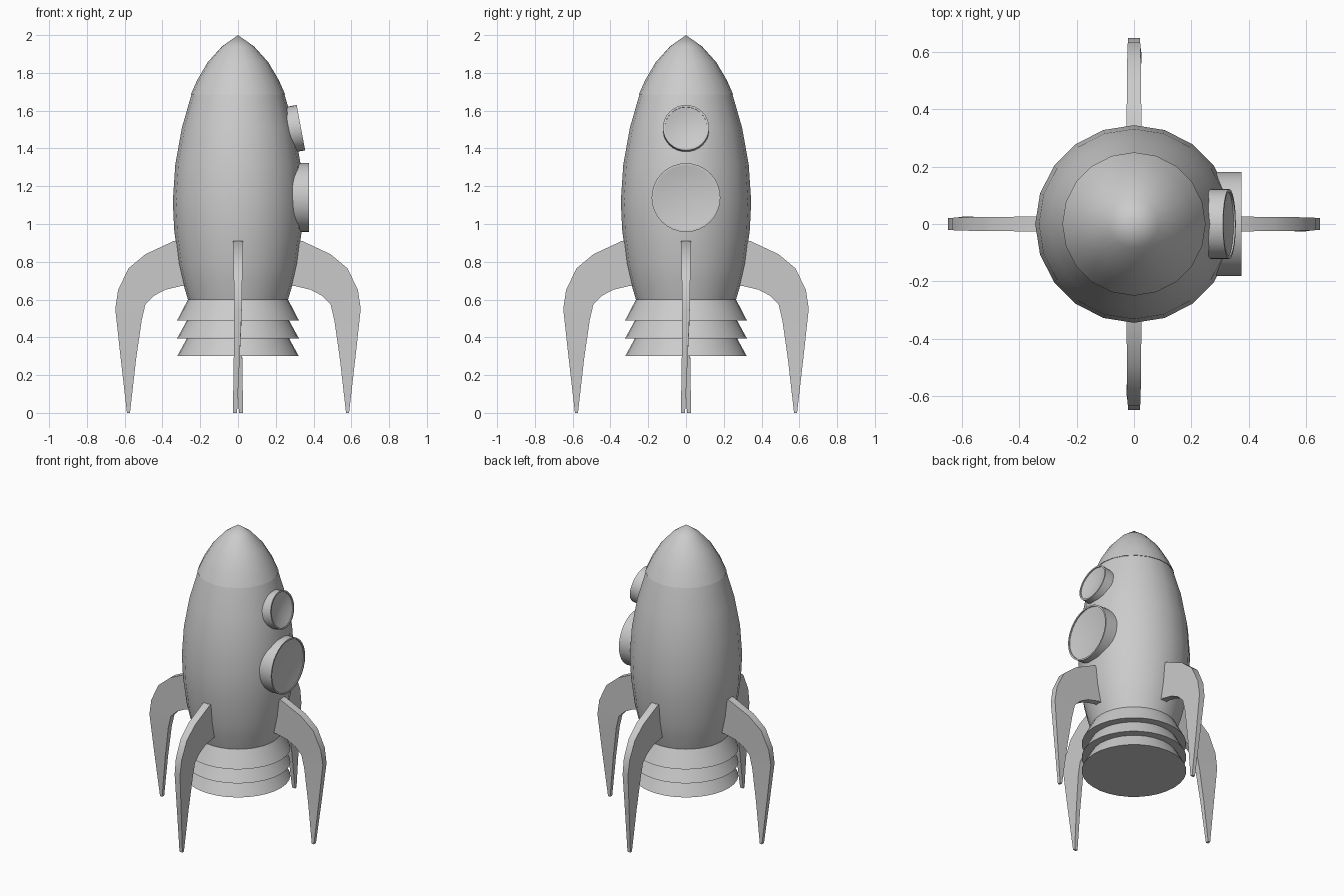
import bpy, bmesh
from math import pi, cos, sin, radians
from mathutils import Matrix, Vector

if "Cube" in bpy.data.objects:
    bpy.data.objects.remove(bpy.data.objects["Cube"])


def finish(name, bm, angle=35, matrix=None):
    bmesh.ops.remove_doubles(bm, verts=bm.verts[:], dist=1e-5)
    bmesh.ops.recalc_face_normals(bm, faces=bm.faces[:])
    me = bpy.data.meshes.new(name)
    bm.to_mesh(me)
    bm.free()
    ob = bpy.data.objects.new(name, me)
    bpy.context.collection.objects.link(ob)
    if matrix:
        ob.matrix_world = matrix
    bpy.ops.object.select_all(action='DESELECT')
    ob.select_set(True)
    bpy.context.view_layer.objects.active = ob
    bpy.ops.object.shade_smooth_by_angle(angle=radians(angle))
    return ob


def lathe(name, profile, sides, angle=35, matrix=None):
    """Revolve (radius, z) points about z; radius 0 makes a pole."""
    bm = bmesh.new()
    rings = []
    for r, z in profile:
        if r == 0:
            rings.append([bm.verts.new((0, 0, z))] * sides)
        else:
            rings.append([bm.verts.new((r * cos(2 * pi * i / sides), r * sin(2 * pi * i / sides), z))
                          for i in range(sides)])
    for a, b in zip(rings, rings[1:]):
        for i in range(sides):
            j = (i + 1) % sides
            corners = list(dict.fromkeys((a[i], a[j], b[j], b[i])))
            if len(corners) > 2:
                bm.faces.new(corners)
    return finish(name, bm, angle, matrix)


# Hull and nose cone
lathe("hull", [(0, 0.60), (0.265, 0.60), (0.292, 0.69), (0.315, 0.79), (0.338, 0.97), (0.345, 1.12),
               (0.332, 1.315), (0.297, 1.51), (0.245, 1.69), (0, 1.69)], 20)
lathe("nose_cone", [(0, 1.685), (0.25, 1.685), (0.217, 1.76), (0.16, 1.857),
                    (0.085, 1.94), (0, 2.0)], 20)

# Stacked flared engine skirts
for i, (top, bottom, r) in enumerate([(0.60, 0.49, 0.265), (0.49, 0.395, 0.27), (0.395, 0.30, 0.27)]):
    lathe(f"engine_skirt_{i + 1}", [(0, top), (r, top), (0.322, bottom), (0, bottom)], 32)


# Portholes: raised rim with a shallow dished pane
def porthole(name, centre, normal, r, depth):
    rot = Vector(normal).to_track_quat('Z', 'Y').to_matrix().to_4x4()
    ri = r - 0.01
    lathe(name, [(0, -depth), (r, -depth), (r, 0), (ri, 0), (ri, -0.006), (ri * 0.75, -0.014),
                 (ri * 0.4, -0.021), (0, -0.024)], 32, 35, Matrix.Translation(centre) @ rot)


porthole("large_porthole", (0.376, 0, 1.14), (1, 0, 0), 0.182, 0.09)
porthole("small_porthole", (0.333, 0, 1.51), (0.983, 0, 0.184), 0.122, 0.065)

# Curved landing fins, thinning and leaning sideways toward the foot
OUTER = [(0.27, 0.915), (0.34, 0.91), (0.49, 0.84), (0.58, 0.765), (0.635, 0.65),
         (0.65, 0.55), (0.62, 0.28), (0.588, 0)]
INNER = [(0.24, 0.67), (0.30, 0.672), (0.385, 0.652), (0.445, 0.62), (0.49, 0.575),
         (0.51, 0.49), (0.54, 0.28), (0.572, 0)]


def fin(name, turn):
    bm = bmesh.new()

    def pair(x, z):
        half = 0.011 + 0.015 * z / 0.915
        lean = -0.016 * max(0, 1 - z / 0.5)
        return [bm.verts.new((x, lean + s * half, z)) for s in (-1, 1)]

    rows = [pair(*o) + pair(*i)[::-1] for o, i in zip(OUTER, INNER)]
    for a, b in zip(rows, rows[1:]):
        for k in range(4):
            n = (k + 1) % 4
            bm.faces.new((a[k], a[n], b[n], b[k]))
    bm.faces.new(rows[0])
    bm.faces.new(rows[-1])
    finish(name, bm, 30, Matrix.Rotation(turn, 4, 'Z'))


for i, side in enumerate(("right", "back", "left", "front")):
    fin(f"{side}_fin", i * pi / 2)
